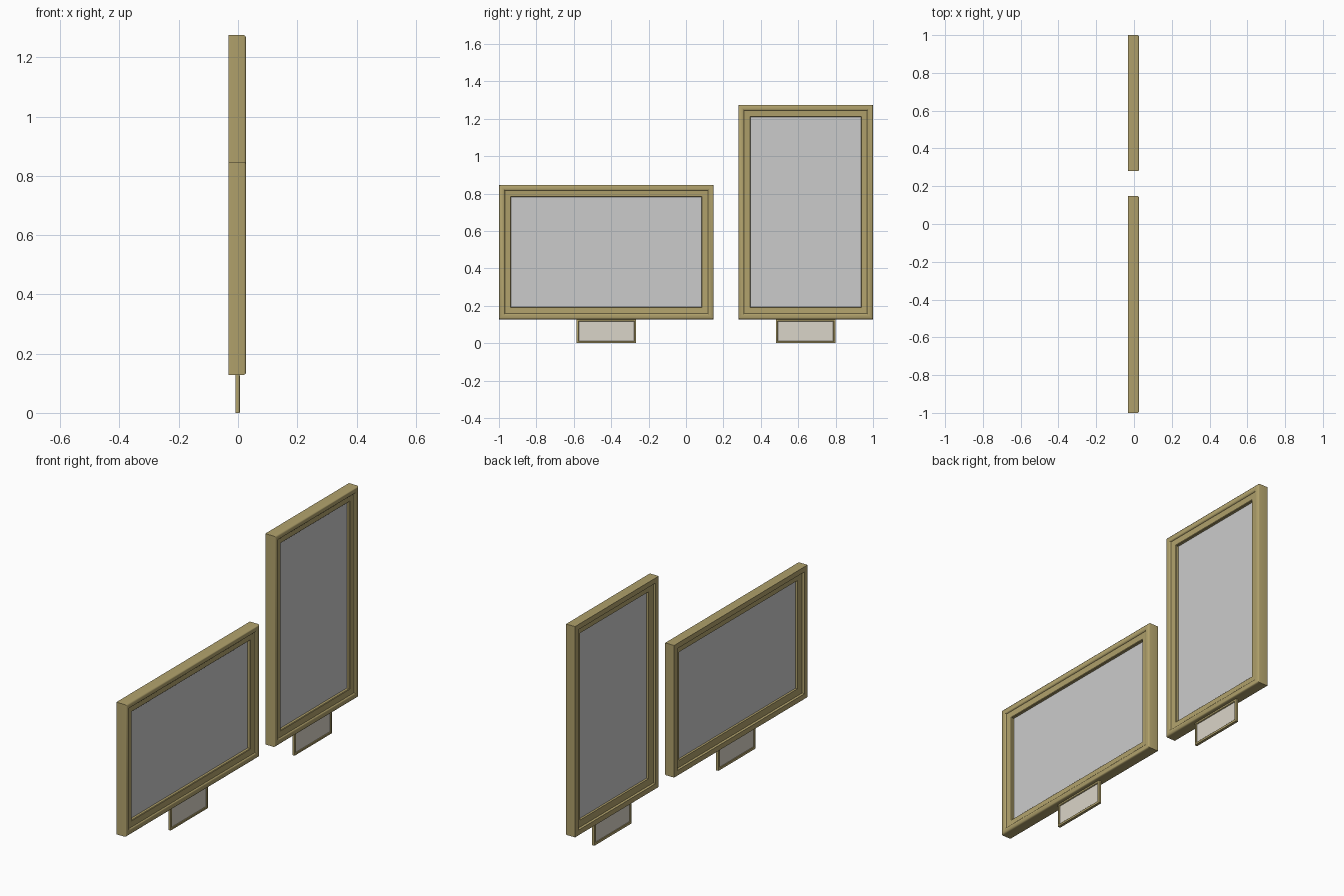
import bpy, bmesh

if "Cube" in bpy.data.objects:
    bpy.data.objects.remove(bpy.data.objects["Cube"])

def material(name, col):
    m = bpy.data.materials.new(name)
    m.diffuse_color = (*col, 1)
    m.use_nodes = True
    m.node_tree.nodes["Principled BSDF"].inputs["Base Color"].default_value = m.diffuse_color
    return m

GOLD = material("old_gold", (0.44, 0.36, 0.15))
LABEL = material("label_beige", (0.70, 0.66, 0.58))

# Moulding section: (inset from outer edge, depth x)
FRAME = [(0, -0.032), (0, 0.019), (0.002, 0.024), (0.007, 0.027), (0.024, 0.027),
         (0.029, 0.024), (0.031, 0.019), (0.055, 0.016), (0.062, 0.016),
         (0.065, 0.013), (0.065, -0.016), (0.030, -0.020), (0.028, -0.032)]
PLAQUE = [(0, -0.009), (0, 0.005), (0.003, 0.007), (0.010, 0.007),
          (0.013, 0.004), (0.013, -0.009)]

def moulding(name, y0, y1, z0, z1, section):
    """Sweep a section around a rectangle with mitred corners."""
    bm = bmesh.new()
    rings = []
    for d, x in section:
        pts = [(y0 + d, z0 + d), (y1 - d, z0 + d), (y1 - d, z1 - d), (y0 + d, z1 - d)]
        rings.append([bm.verts.new((x, y, z)) for y, z in pts])
    for i, a in enumerate(rings):
        b = rings[(i + 1) % len(rings)]
        for k in range(4):
            n = (k + 1) % 4
            bm.faces.new((a[k], a[n], b[n], b[k]))
    bmesh.ops.recalc_face_normals(bm, faces=bm.faces)
    me = bpy.data.meshes.new(name)
    bm.to_mesh(me)
    bm.free()
    me.materials.append(GOLD)
    ob = bpy.data.objects.new(name, me)
    bpy.context.collection.objects.link(ob)
    bpy.context.view_layer.objects.active = ob
    ob.select_set(True)
    bpy.ops.object.shade_smooth_by_angle(angle=0.7)
    ob.select_set(False)

def panel(name, y0, y1, z0, z1, x, thick, mat=None):
    bpy.ops.mesh.primitive_cube_add(size=1, location=(x, (y0 + y1) / 2, (z0 + z1) / 2))
    ob = bpy.context.object
    ob.name = name
    ob.scale = (thick, y1 - y0, z1 - z0)
    if mat:
        ob.data.materials.append(mat)
    ob.select_set(False)

# Landscape and portrait frames, each with a label plaque hanging below
for label, y0, y1, z1 in (("landscape", -1, 0.148, 0.847), ("portrait", 0.28, 1, 1.275)):
    z0, c = 0.128, (y0 + y1) / 2
    moulding(label + "_frame", y0, y1, z0, z1, FRAME)
    panel(label + "_canvas", y0 + 0.06, y1 - 0.06, z0 + 0.06, z1 - 0.06, -0.002, 0.004)
    moulding(label + "_plaque_frame", c - 0.16, c + 0.16, 0, 0.128, PLAQUE)
    panel(label + "_plaque_label", c - 0.15, c + 0.15, 0.01, 0.118, -0.001, 0.006, LABEL)
